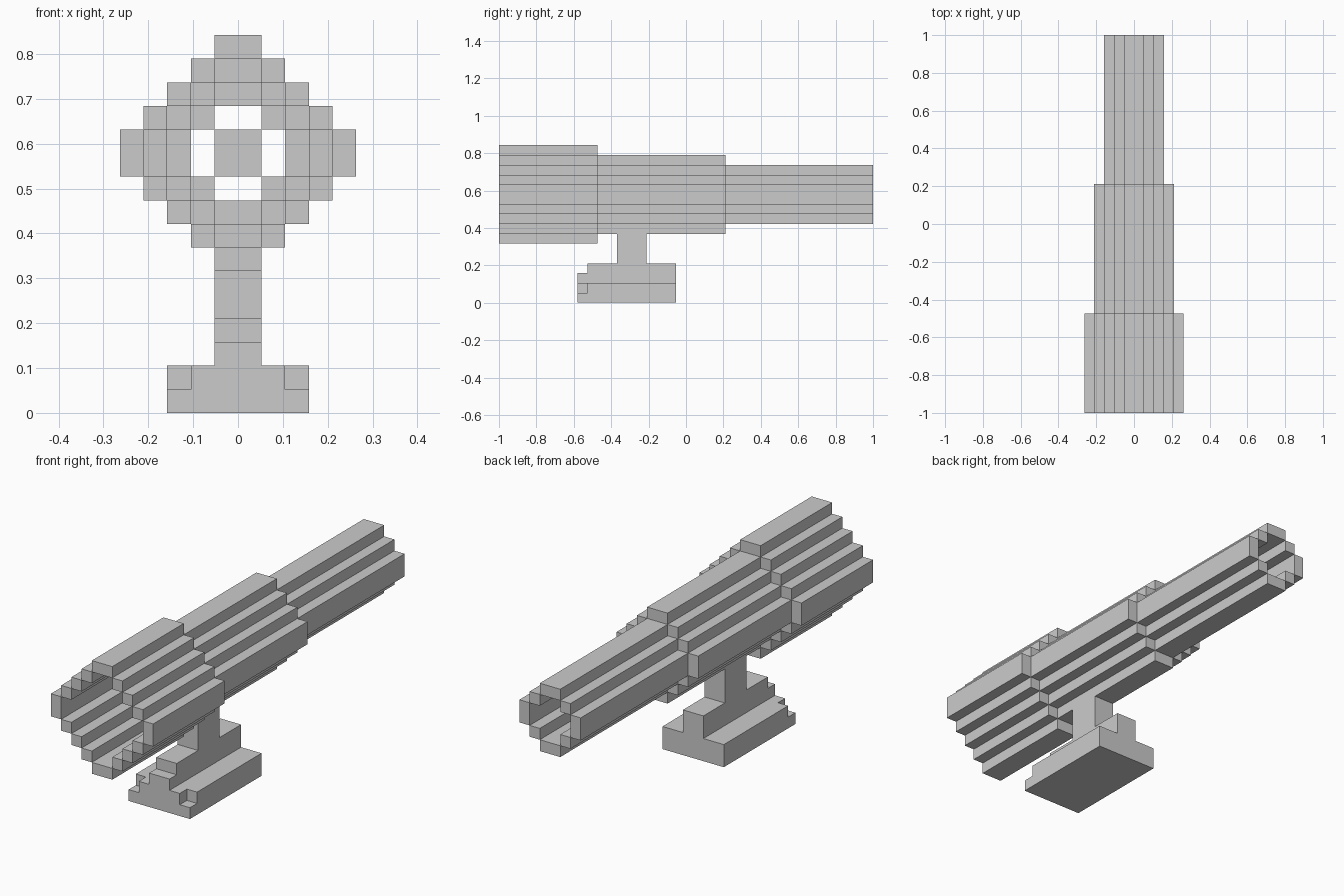
import bpy, bmesh
from math import radians
from mathutils import Vector

if "Cube" in bpy.data.objects:
    bpy.data.objects.remove(bpy.data.objects["Cube"])

U = 2 / 38          # size of one block
AXIS = 11           # height of the tube axis, in blocks


def box(x0, x1, y0, y1, z0, z1):
    """Set of block cells filling a range."""
    return {(x, y, z) for x in range(x0, x1) for y in range(y0, y1) for z in range(z0, z1)}


def build(name, cells):
    """Skin the cells with outer faces only, then merge flat areas."""
    bm = bmesh.new()
    verts = {}
    for c in cells:
        for axis in range(3):
            for side in (0, 1):
                n = list(c)
                n[axis] += 1 if side else -1
                if tuple(n) in cells:
                    continue
                a, b = (axis + 1) % 3, (axis + 2) % 3
                quad = []
                for da, db in ((0, 0), (1, 0), (1, 1), (0, 1)):
                    p = list(c)
                    p[axis] += side
                    p[a] += da
                    p[b] += db
                    p = tuple(p)
                    if p not in verts:
                        verts[p] = bm.verts.new(Vector(p) * U)
                    quad.append(verts[p])
                bm.faces.new(quad if side else quad[::-1])
    bmesh.ops.dissolve_limit(bm, angle_limit=radians(1), verts=bm.verts[:], edges=bm.edges[:])
    mesh = bpy.data.meshes.new(name)
    bm.to_mesh(mesh)
    bm.free()
    obj = bpy.data.objects.new(name, mesh)
    bpy.context.collection.objects.link(obj)
    return obj


def tube(r, y0, y1):
    """Stepped diamond ring, one block thick, mirrored in x and z."""
    cells = set()
    for i in range(r):
        j = r - 1 - i
        for x in (i, -1 - i):
            for z in (AXIS + j, AXIS - 1 - j):
                cells |= box(x, x + 1, y0, y1, z, z + 1)
    return cells


# Telescoping tube sections, widest at the front
build("wide_tube", tube(5, -19, -9))
build("middle_tube", tube(4, -9, 4))
build("narrow_tube", tube(3, 4, 19))

# Small block on the axis inside the tube
build("inner_core", box(-1, 1, -3, 1, AXIS - 1, AXIS + 1))

# Stand: foot plate with notched front corners, stepped rib and neck
foot = box(-3, 3, -11, -1, 0, 2) - {(-3, -11, 1), (2, -11, 1)}
rib = box(-1, 1, -11, -1, 2, 3) | box(-1, 1, -10, -1, 3, 4)
neck = box(-1, 1, -7, -4, 4, 7)
build("stand", foot | rib | neck)
